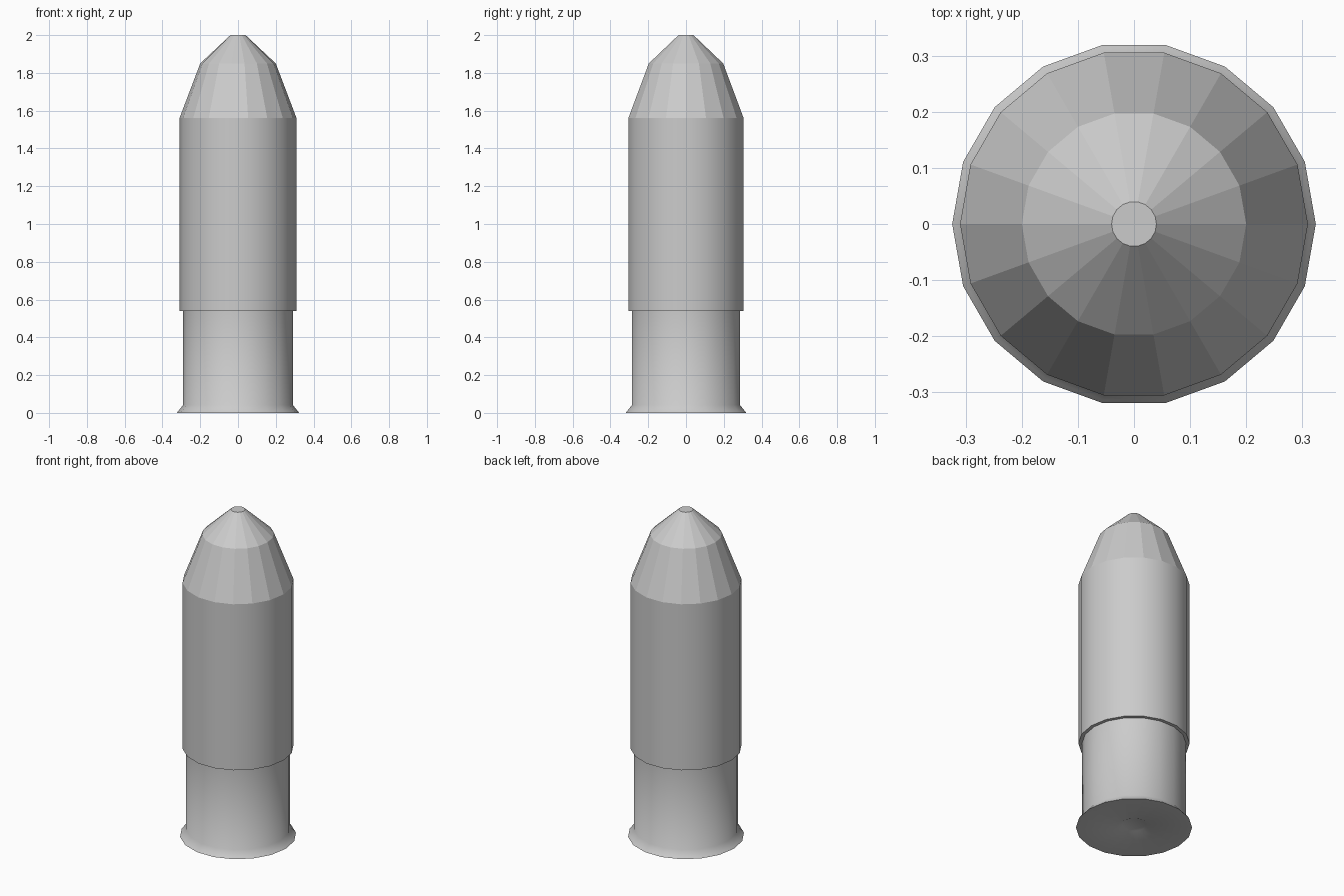
import bpy, bmesh, math

if "Cube" in bpy.data.objects:
    bpy.data.objects.remove(bpy.data.objects["Cube"])

SIDES = 18


def lathe(name, profile, flat_above=99.0, cap_start=False, cap_end=False):
    """Revolve (radius, z) points round z; faces above flat_above stay faceted."""
    bm = bmesh.new()
    rings = []
    for r, z in profile:
        rings.append([bm.verts.new((r * math.cos(2 * math.pi * i / SIDES),
                                    r * math.sin(2 * math.pi * i / SIDES), z))
                      for i in range(SIDES)])
    for a, b in zip(rings, rings[1:]):
        for i in range(SIDES):
            j = (i + 1) % SIDES
            bm.faces.new((a[i], a[j], b[j], b[i]))
    if cap_start:
        bm.faces.new(rings[0][::-1])
    if cap_end:
        bm.faces.new(rings[-1])
    mesh = bpy.data.meshes.new(name)
    bm.to_mesh(mesh)
    bm.free()
    obj = bpy.data.objects.new(name, mesh)
    bpy.context.collection.objects.link(obj)
    bpy.context.view_layer.objects.active = obj
    obj.select_set(True)
    bpy.ops.object.shade_smooth_by_angle(angle=math.radians(50))
    obj.select_set(False)
    for p in mesh.polygons:
        if p.center.z > flat_above:
            p.use_smooth = False
    return obj


# Casing: recessed primer, flat base, flared rim and straight wall
lathe("casing", [(0.065, 0.015), (0.1, 0.0), (0.324, 0.0), (0.318, 0.008),
                 (0.29, 0.042), (0.29, 0.54)], cap_start=True)

# Shell body: step, smooth barrel and faceted two-stage nose with flat tip
lathe("shell_body", [(0.29, 0.54), (0.31, 0.54), (0.31, 1.56), (0.2, 1.85),
                     (0.04, 2.0)], flat_above=1.57, cap_end=True)
